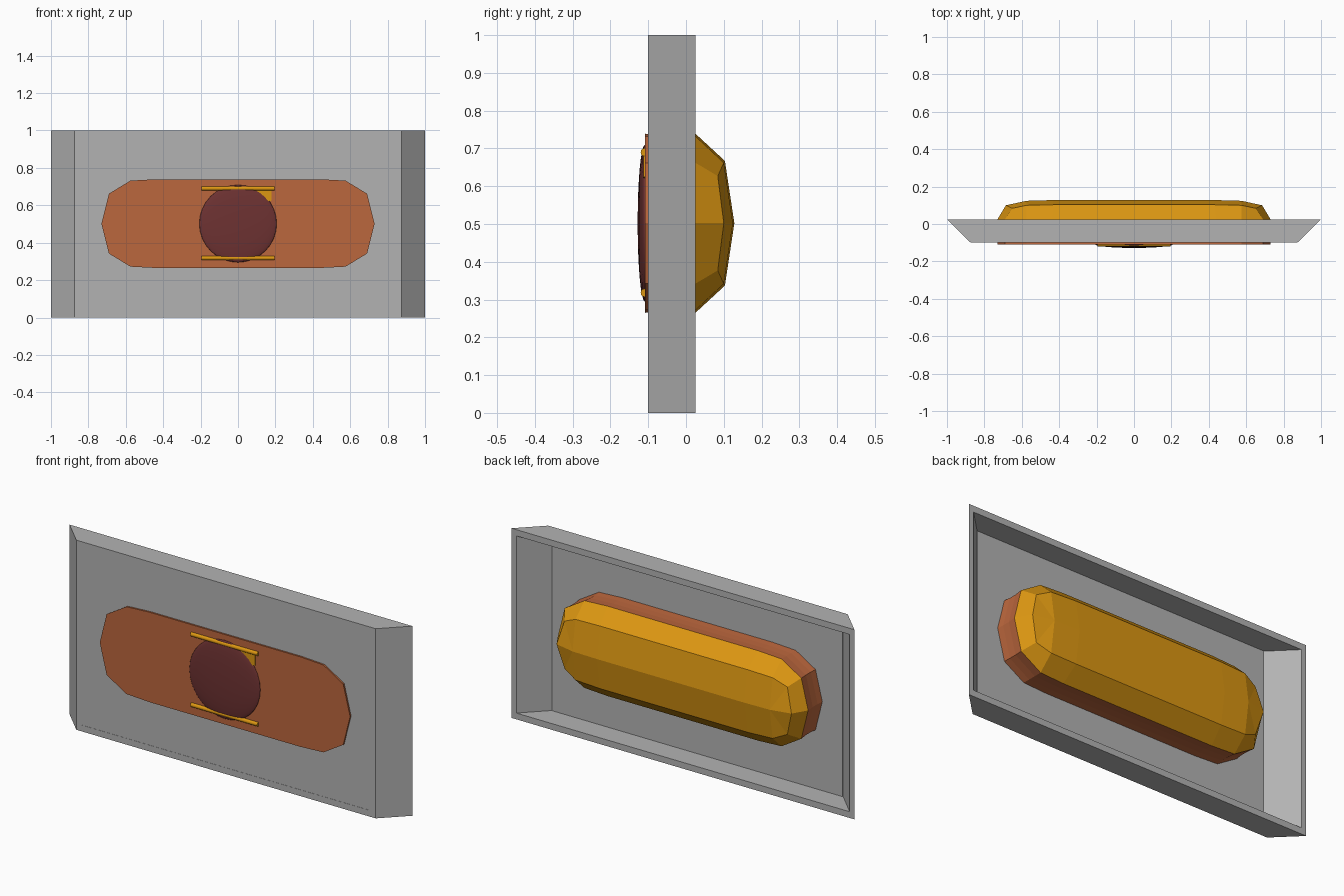
import bpy, bmesh, math

if "Cube" in bpy.data.objects:
    bpy.data.objects.remove(bpy.data.objects["Cube"])

def material(name, rgb):
    m = bpy.data.materials.new(name)
    m.diffuse_color = (*rgb, 1)
    m.use_nodes = True
    m.node_tree.nodes["Principled BSDF"].inputs["Base Color"].default_value = m.diffuse_color
    return m

GREY = material("grey", (0.45, 0.45, 0.45))
ORANGE = material("burnt orange", (0.50, 0.135, 0.047))
GOLD = material("gold", (0.72, 0.31, 0.006))
MAROON = material("maroon", (0.155, 0.032, 0.032))
CZ = 0.502

def add_object(name, bm, mats, rule=None):
    bmesh.ops.remove_doubles(bm, verts=bm.verts, dist=0.0005)
    bmesh.ops.recalc_face_normals(bm, faces=bm.faces)
    if rule:
        for f in bm.faces:
            f.material_index = rule(f)
    me = bpy.data.meshes.new(name)
    bm.to_mesh(me)
    bm.free()
    for m in mats:
        me.materials.append(m)
    ob = bpy.data.objects.new(name, me)
    bpy.context.collection.objects.link(ob)
    return ob

def prism(name, outline, y0, y1, mat):
    """Extrude an x,z outline along y."""
    bm = bmesh.new()
    a = [bm.verts.new((x, y0, z)) for x, z in outline]
    b = [bm.verts.new((x, y1, z)) for x, z in outline]
    bm.faces.new(a)
    bm.faces.new(b[::-1])
    n = len(a)
    for i in range(n):
        bm.faces.new((a[i], b[i], b[(i + 1) % n], a[(i + 1) % n]))
    return add_object(name, bm, [mat])

def rect(w, z0, z1):
    return [(-w, z0), (w, z0), (w, z1), (-w, z1)]

# Flared frame: four walls, sides slanting out towards the back
bm = bmesh.new()
loops = []
for w, y, lo in ((0.873, -0.1, 0), (1.0, 0.025, 0), (0.972, 0.025, 0.033), (0.846, -0.1, 0.033)):
    loops.append([bm.verts.new((x, y, z)) for x, z in rect(w, lo, 1 - lo)])
for k in range(4):
    p, q = loops[k], loops[(k + 1) % 4]
    for i in range(4):
        j = (i + 1) % 4
        bm.faces.new((p[i], p[j], q[j], q[i]))
add_object("frame", bm, [GREY])

# Thin front panel
prism("front_panel", rect(0.847, 0.032, 0.968), -0.099, -0.095, GREY)

# Low-poly pod: one quadrant of rows from the front cap to the back crown, mirrored
edge = [(0.73, 0), (0.69, 0.16), (0.575, 0.23), (0.44, 0.237), (0, 0.237)]
def ring(y, inset=0):
    return [(x * (1 - inset), y, z * (1 - inset * 2)) for x, z in edge]
rows = [
    [(x, -0.109, 0) for x, z in edge],
    ring(-0.109), ring(-0.06, 0.006), ring(-0.02, 0.006), ring(0.025),
    [(0.685, 0.1, 0), (0.65, 0.084, 0.125), (0.575, 0.1, 0.16), (0.43, 0.103, 0.165), (0, 0.103, 0.165)],
    [(0.575, 0.124, 0)] * 3 + [(0.43, 0.128, 0), (0, 0.128, 0)],
]
bm = bmesh.new()
for sx in (1, -1):
    for sz in (1, -1):
        for r, s in zip(rows, rows[1:]):
            for i in range(4):
                quad = []
                for c in (r[i], r[i + 1], s[i + 1], s[i]):
                    if c not in quad:
                        quad.append(c)
                if len(quad) > 2:
                    bm.faces.new([bm.verts.new((sx * x, y, CZ + sz * z)) for x, y, z in quad])
add_object("pod", bm, [ORANGE, GOLD], lambda f: int(f.calc_center_median().y > 0.026))

# Gold bars and tab peeking out behind the disc
for name, z in (("upper_bar", 0.69), ("lower_bar", 0.318)):
    bpy.ops.mesh.primitive_cylinder_add(vertices=12, radius=0.011, depth=0.39,
                                        location=(0, -0.109, z), rotation=(0, math.pi / 2, 0))
    bar = bpy.context.object
    bar.name = name
    bar.data.materials.append(GOLD)
    bpy.ops.object.shade_smooth_by_angle()
prism("side_tab", [(0.08, 0.6), (0.178, 0.625), (0.178, 0.69), (0.08, 0.69)], -0.113, -0.105, GOLD)

# Flattened round disc
bpy.ops.mesh.primitive_uv_sphere_add(segments=32, ring_count=16, radius=1,
                                     location=(0, -0.109, CZ), rotation=(math.pi / 2, 0, 0))
disc = bpy.context.object
disc.name = "disc"
disc.scale = (0.207, 0.207, 0.019)
disc.data.materials.append(MAROON)
bpy.ops.object.shade_smooth_by_angle()
